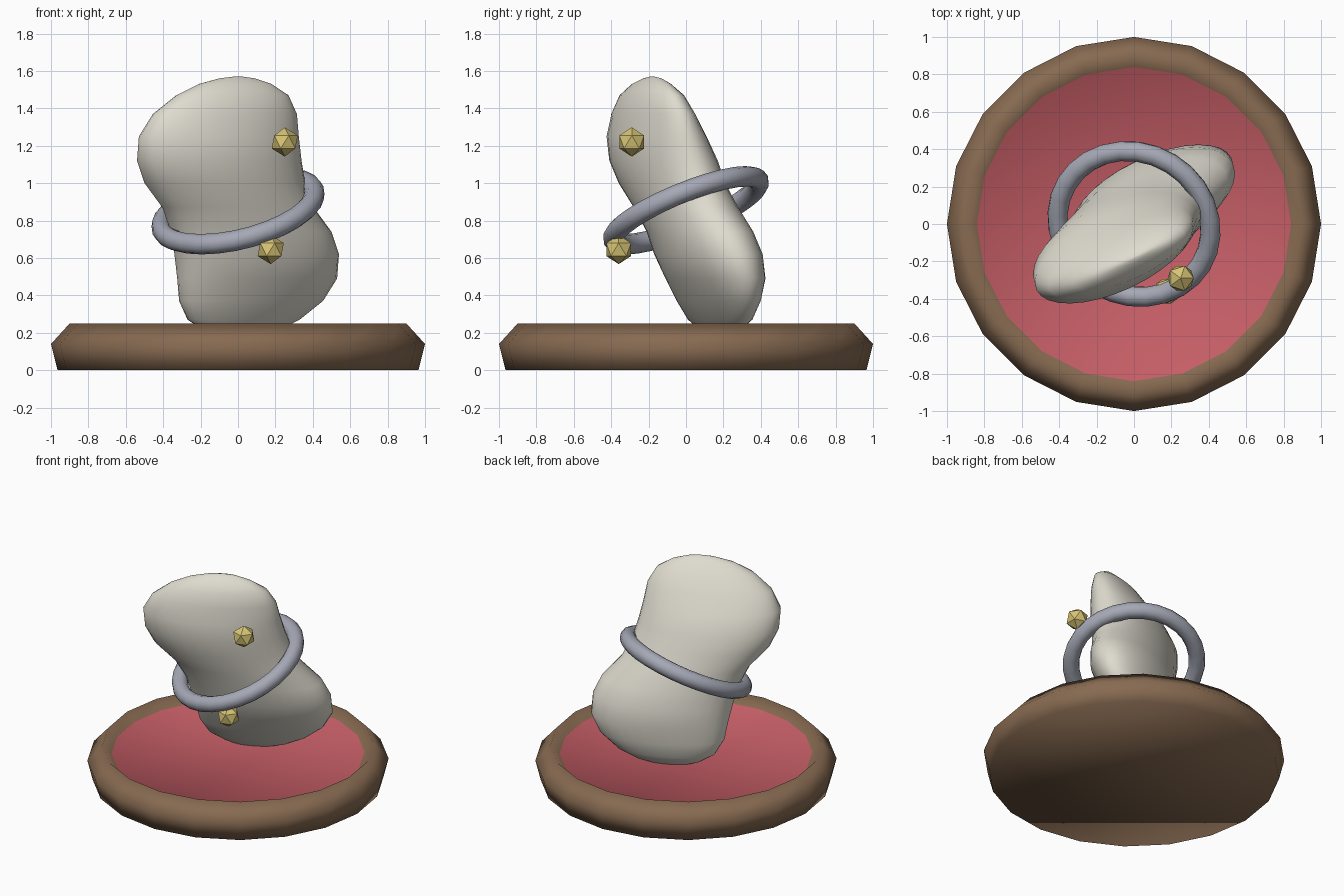
import bpy, bmesh
from math import sin, cos, pi, radians, sqrt
from mathutils import Vector

default = bpy.data.objects.get("Cube")
if default:
    bpy.data.objects.remove(default, do_unlink=True)


def material(name, srgb):
    color = [(c / 255) ** 2.2 for c in srgb] + [1.0]
    mat = bpy.data.materials.new(name)
    mat.use_nodes = True
    mat.diffuse_color = color
    mat.node_tree.nodes["Principled BSDF"].inputs["Base Color"].default_value = color
    return mat


BROWN = material("brown_wood", (134, 106, 82))
RED = material("red_cushion", (196, 94, 102))
CREAM = material("cream_stone", (222, 218, 206))
GREY = material("grey_metal", (164, 167, 180))
GOLD = material("gold", (214, 195, 116))


def loft(name, loops, mats, smooth=True):
    """Skin closed loops of points, with a flat cap on both ends."""
    bm = bmesh.new()
    rings = [[bm.verts.new(p) for p in loop] for loop in loops]
    n = len(rings[0])
    for low, high in zip(rings, rings[1:]):
        for i in range(n):
            j = (i + 1) % n
            bm.faces.new((low[i], low[j], high[j], high[i]))
    bm.faces.new(rings[0][::-1])
    top = bm.faces.new(rings[-1])
    top.material_index = len(mats) - 1
    for f in bm.faces:
        f.smooth = smooth
    bm.normal_update()
    mesh = bpy.data.meshes.new(name)
    bm.to_mesh(mesh)
    bm.free()
    obj = bpy.data.objects.new(name, mesh)
    bpy.context.collection.objects.link(obj)
    for m in mats:
        mesh.materials.append(m)
    return obj


def circle(r, z, n=20):
    return [(r * cos(2 * pi * i / n), r * sin(2 * pi * i / n), z) for i in range(n)]


# Round base: outer wall, rim crest and sunken red floor
base_profile = [(0.965, 0), (1.0, 0.14), (0.9, 0.25), (0.84, 0.19)]
loft("round_base", [circle(r, z) for r, z in base_profile], [BROWN, RED])

# Twisted pebble: slanted oval sections, the lower half is the upper one
# reflected through the centre
CENTRE = Vector((0, 0, 0.87))
TURN = radians(25)
SIDES = 32
# height above centre, x min, x max, y min, y max
sections = [
    (0.00, -0.405, 0.405, -0.28, 0.28),
    (0.13, -0.50, 0.36, -0.36, 0.21),
    (0.25, -0.54, 0.34, -0.41, 0.17),
    (0.38, -0.53, 0.325, -0.425, 0.11),
    (0.50, -0.455, 0.315, -0.40, 0.05),
    (0.60, -0.33, 0.27, -0.355, -0.01),
    (0.66, -0.21, 0.18, -0.29, -0.08),
    (0.69, -0.10, 0.09, -0.23, -0.13),
    (0.70, -0.02, 0.02, -0.19, -0.17),
]


def oval(h, x0, x1, y0, y1):
    """Turned ellipse that fills the given bounds."""
    c2, s2, k = cos(TURN) ** 2, sin(TURN) ** 2, cos(2 * TURN)
    xx, yy = ((x1 - x0) / 2) ** 2, ((y1 - y0) / 2) ** 2
    a = sqrt((xx * c2 - yy * s2) / k)
    b = sqrt(max(yy * c2 - xx * s2, 0.1 * yy) / k)
    mid = Vector(((x0 + x1) / 2, (y0 + y1) / 2, h))
    points = []
    for i in range(SIDES):
        t = 2 * pi * i / SIDES
        u, v = a * cos(t), b * sin(t)
        points.append(mid + Vector((u * cos(TURN) - v * sin(TURN),
                                    u * sin(TURN) + v * cos(TURN), 0)))
    return points


upper = [oval(*s) for s in sections]
half = SIDES // 2
lower = [[-p for p in loop[half:] + loop[:half]] for loop in upper[:0:-1]]
loft("pebble_body", [[CENTRE + p for p in loop] for loop in lower + upper], [CREAM])

# Tilted ring around the waist
axis = Vector((-0.25, -0.41, 1))
bpy.ops.mesh.primitive_torus_add(
    major_radius=0.42, minor_radius=0.055, major_segments=28, minor_segments=10,
    location=(0, 0, 0.855), rotation=axis.to_track_quat('Z', 'Y').to_euler())
ring = bpy.context.object
ring.name = "waist_ring"
ring.data.materials.append(GREY)
bpy.ops.object.shade_smooth()

# Faceted studs
for name, place in (("upper_stud", (0.25, -0.29, 1.22)),
                    ("lower_stud", (0.175, -0.36, 0.645))):
    bpy.ops.mesh.primitive_ico_sphere_add(subdivisions=1, radius=0.078, location=place)
    stud = bpy.context.object
    stud.name = name
    stud.data.materials.append(GOLD)
    bpy.ops.object.shade_flat()
